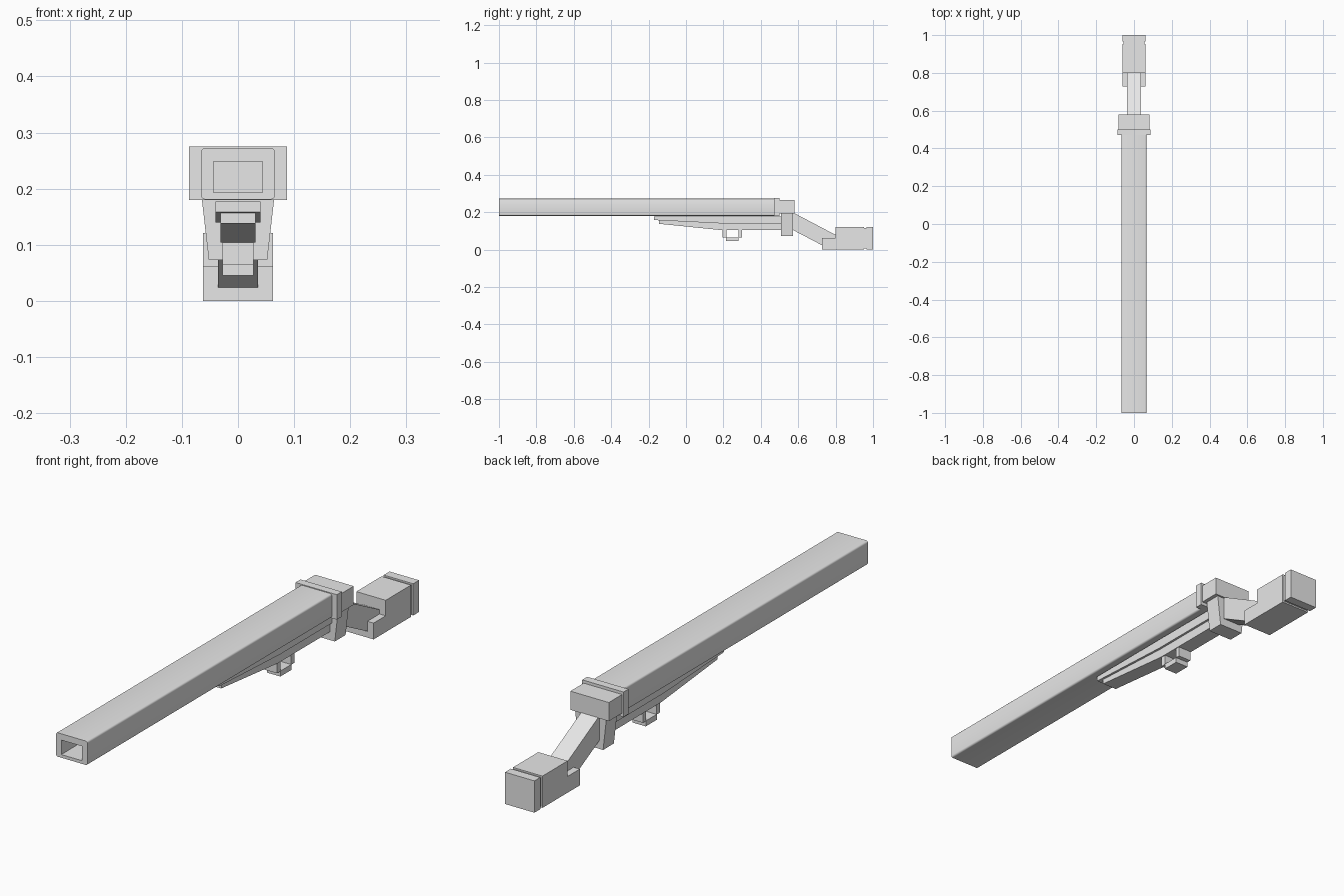
import bpy, bmesh, math

cube = bpy.data.objects.get("Cube")
if cube:
    bpy.data.objects.remove(cube, do_unlink=True)

grey = bpy.data.materials.new("plain grey")
grey.use_nodes = True
grey.diffuse_color = (0.8, 0.8, 0.8, 1)
grey.node_tree.nodes["Principled BSDF"].inputs["Base Color"].default_value = (0.8, 0.8, 0.8, 1)


def prism(name, profile, half, axis="X"):
    """Extrude a profile: (y, z) points along X, or (x, z) points along Y."""
    lo, hi = (-half, half) if axis == "X" else half
    bm = bmesh.new()
    put = (lambda p: (lo, p[0], p[1])) if axis == "X" else (lambda p: (p[0], lo, p[1]))
    face = bm.faces.new([bm.verts.new(put(p)) for p in profile])
    ext = bmesh.ops.extrude_face_region(bm, geom=[face])
    verts = [v for v in ext["geom"] if isinstance(v, bmesh.types.BMVert)]
    shift = (hi - lo, 0, 0) if axis == "X" else (0, hi - lo, 0)
    bmesh.ops.translate(bm, vec=shift, verts=verts)
    bmesh.ops.recalc_face_normals(bm, faces=bm.faces)
    mesh = bpy.data.meshes.new(name)
    bm.to_mesh(mesh)
    bm.free()
    mesh.materials.append(grey)
    obj = bpy.data.objects.new(name, mesh)
    bpy.context.collection.objects.link(obj)
    return obj


def box(name, half, y0, y1, z0, z1):
    return prism(name, [(y0, z0), (y1, z0), (y1, z1), (y0, z1)], half)


# Barrel: rounded rectangular tube with a rectangular bore
def rounded_rect(w, z0, z1, r, steps=3):
    pts = []
    corners = [(w - r, z1 - r), (-w + r, z1 - r), (-w + r, z0 + r), (w - r, z0 + r)]
    for i, (cx, cz) in enumerate(corners):
        for s in range(steps + 1):
            a = math.pi / 2 * (i + s / steps)
            pts.append((cx + r * math.cos(a), cz + r * math.sin(a)))
    return pts


barrel = prism("barrel", rounded_rect(0.066, 0.181, 0.272, 0.007), (-1.0, 0.48), "Y")
cutter = box("bore_cutter", 0.044, -1.1, 0.46, 0.193, 0.248)
cutter.hide_render = True
mod = barrel.modifiers.new("bore", "BOOLEAN")
mod.operation = "DIFFERENCE"
mod.solver = "EXACT"
mod.object = cutter
bpy.context.view_layer.objects.active = barrel
barrel.select_set(True)
bpy.ops.object.modifier_apply(modifier="bore")
bpy.data.objects.remove(cutter, do_unlink=True)
bpy.ops.object.shade_smooth_by_angle(angle=math.radians(35))
barrel.select_set(False)

# Receiver: collar, rear block and tapered block below
box("collar", 0.087, 0.47, 0.50, 0.18, 0.275)
box("receiver", 0.081, 0.50, 0.58, 0.193, 0.264)
prism("tapered_block", [(-0.066, 0.195), (-0.052, 0.073), (0.052, 0.073), (0.066, 0.195)],
      (0.508, 0.573), "Y")

# Fore-end: wide upper rail over a narrower tapered body
prism("fore_end_rail", [(-0.17, 0.177), (-0.17, 0.158), (0.195, 0.140),
                        (0.52, 0.140), (0.52, 0.177)], 0.040)
prism("fore_end_body", [(-0.145, 0.165), (-0.145, 0.138), (0.195, 0.104),
                        (0.52, 0.104), (0.52, 0.165)], 0.031)

# Guard bracket: two posts and a lower bar
box("guard_front_post", 0.028, 0.195, 0.217, 0.065, 0.115)
box("guard_rear_post", 0.028, 0.280, 0.299, 0.065, 0.115)
box("guard_bar", 0.028, 0.215, 0.282, 0.045, 0.066)

# Stock: sloping arm, stepped butt and end pad with a groove
prism("stock_arm", [(0.56, 0.205), (0.56, 0.111), (0.73, 0.022),
                    (0.82, 0.022), (0.82, 0.068)], 0.036)
prism("butt", [(0.727, 0.0), (0.952, 0.0), (0.952, 0.121), (0.80, 0.121),
               (0.80, 0.062), (0.727, 0.062)], 0.062)
box("butt_groove", 0.056, 0.95, 0.967, 0.006, 0.115)
box("butt_pad", 0.062, 0.965, 1.0, 0.0, 0.121)
